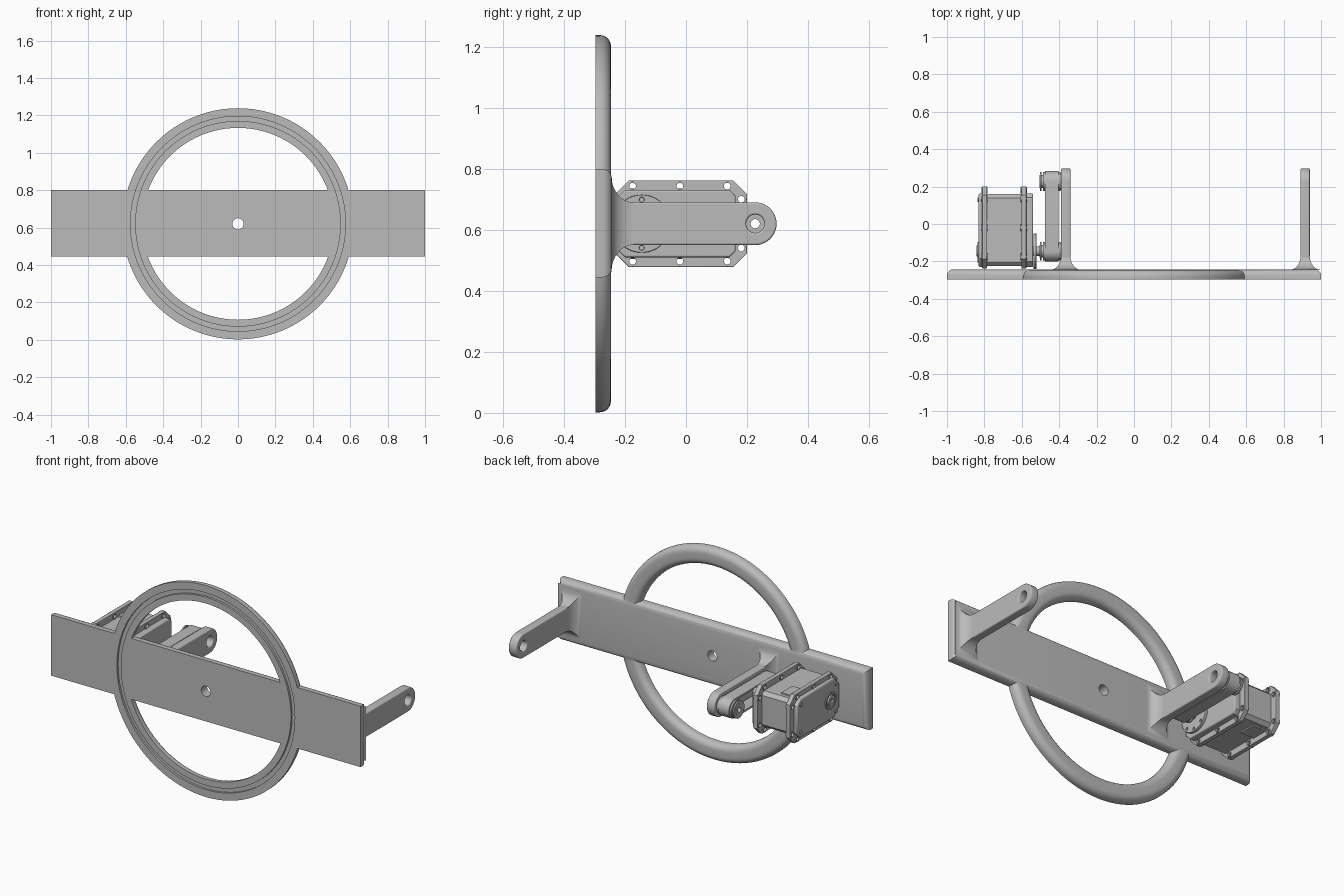
import bpy, bmesh, math
from mathutils import Matrix, Vector

cube = bpy.data.objects.get("Cube")
if cube:
    bpy.data.objects.remove(cube, do_unlink=True)

grey = bpy.data.materials.new("plain_grey")
grey.use_nodes = True
grey.diffuse_color = (0.5, 0.5, 0.5, 1)
grey.node_tree.nodes["Principled BSDF"].inputs["Base Color"].default_value = (0.5, 0.5, 0.5, 1)

ZC = 0.62                      # height of the ring centre and all shafts
FRONT, BACK = -0.297, -0.243   # faces of the base plate
SHAFT_LOW, SHAFT_TOP = -0.145, 0.227
# Local x, y, z become world y, z, x
SIDEWAYS = Matrix(((0, 0, 1, 0), (1, 0, 0, 0), (0, 1, 0, 0), (0, 0, 0, 1)))
parts = []


def add(name, mesh):
    ob = bpy.data.objects.new(name, mesh)
    bpy.context.collection.objects.link(ob)
    mesh.materials.clear()
    mesh.materials.append(grey)
    parts.append(ob)
    return ob


def from_bmesh(name, bm):
    bmesh.ops.recalc_face_normals(bm, faces=bm.faces)
    mesh = bpy.data.meshes.new(name)
    bm.to_mesh(mesh)
    bm.free()
    return add(name, mesh)


def evaluated_mesh(ob):
    dg = bpy.context.evaluated_depsgraph_get()
    dg.update()
    return bpy.data.meshes.new_from_object(ob.evaluated_get(dg))


def stadium(y0, y1, r, n=20):
    """Slot outline around two shaft centres."""
    half = [math.pi * i / n - math.pi / 2 for i in range(n + 1)]
    return ([(y1 + r * math.cos(a), ZC + r * math.sin(a)) for a in half]
            + [(y0 - r * math.cos(a), ZC - r * math.sin(a)) for a in half])


def circle(y, z, r, n=32):
    return [(y + r * math.cos(math.tau * i / n), z + r * math.sin(math.tau * i / n))
            for i in range(n)]


def octagon(y0, y1, hz, c0, c1):
    """Rectangle with chamfers c0 near the plate and c1 at the far end."""
    top = [(y0, hz - c0), (y0 + c0, hz), (y1 - c1, hz), (y1, hz - c1)]
    return [(y, ZC + z) for y, z in top] + [(y, ZC - z) for y, z in reversed(top)]


def slab(name, x0, x1, outlines, bevel=0.0):
    """Extrude an outline with holes along x."""
    cu = bpy.data.curves.new(name, 'CURVE')
    cu.dimensions, cu.fill_mode = '2D', 'BOTH'
    cu.extrude = (x1 - x0) / 2 - bevel
    cu.bevel_depth, cu.offset, cu.bevel_resolution = bevel, -bevel, 2
    for pts in outlines:
        sp = cu.splines.new('POLY')
        sp.points.add(len(pts) - 1)
        for p, (u, v) in zip(sp.points, pts):
            p.co = (u, v, 0, 1)
        sp.use_cyclic_u = True
    tmp = bpy.data.objects.new(name + "_outline", cu)
    bpy.context.collection.objects.link(tmp)
    mesh = evaluated_mesh(tmp)
    bpy.data.objects.remove(tmp, do_unlink=True)
    mesh.transform(Matrix.Translation(((x0 + x1) / 2, 0, 0)) @ SIDEWAYS)
    mesh.name = name
    return add(name, mesh)


def lathe(name, profile, steps=96):
    """Revolve a closed (radius, y) profile about the ring axis."""
    bm = bmesh.new()
    vs = [bm.verts.new((r, y, ZC)) for r, y in profile]
    es = [bm.edges.new((vs[i - 1], vs[i])) for i in range(len(vs))]
    bmesh.ops.spin(bm, geom=vs + es, cent=(0, 0, ZC), axis=(0, 1, 0),
                   angle=math.tau, steps=steps, use_merge=True)
    bmesh.ops.remove_doubles(bm, verts=bm.verts, dist=1e-5)
    return from_bmesh(name, bm)


# Base plate with rounded back edges
bm = bmesh.new()
bmesh.ops.create_cube(bm, size=1, matrix=Matrix.Translation((0, (FRONT + BACK) / 2, ZC + 0.002))
                      @ Matrix.Diagonal((2, BACK - FRONT, 0.356, 1)))
rear = [e for e in bm.edges if all(v.co.y > -0.26 for v in e.verts)]
bmesh.ops.bevel(bm, geom=rear, offset=0.032, segments=5, profile=0.5, affect='EDGES')
plate = from_bmesh("base_plate", bm)

# Ring: flat in front, rounded behind
R_IN, R_OUT, RAD, RING_BACK = 0.513, 0.618, 0.036, BACK - 0.003
arc = [math.radians(15 * i) for i in range(7)]
profile = ([(R_IN, FRONT), (R_OUT, FRONT)]
           + [(R_OUT - RAD + RAD * math.cos(a), RING_BACK - RAD + RAD * math.sin(a)) for a in arc]
           + [(R_IN + RAD - RAD * math.sin(a), RING_BACK - RAD + RAD * math.cos(a)) for a in arc])
ring = lathe("ring", profile)

# Front groove and centre hole
groove = lathe("groove_cutter", [(0.55, -0.32), (0.575, -0.32), (0.575, FRONT + 0.012), (0.55, FRONT + 0.012)])
bm = bmesh.new()
bmesh.ops.create_cone(bm, cap_ends=True, segments=32, radius1=0.03, radius2=0.03, depth=0.3,
                      matrix=Matrix.Translation((0, -0.27, ZC)) @ Matrix.Rotation(math.pi / 2, 4, 'X'))
bore = from_bmesh("bore_cutter", bm)
for cutter, op in ((ring, 'UNION'), (groove, 'DIFFERENCE'), (bore, 'DIFFERENCE')):
    mod = plate.modifiers.new(cutter.name, 'BOOLEAN')
    mod.operation, mod.solver, mod.object = op, 'EXACT', cutter
merged = evaluated_mesh(plate)
plate.modifiers.clear()
plate.data = merged
for cutter in (ring, groove, bore):
    parts.remove(cutter)
    bpy.data.objects.remove(cutter, do_unlink=True)

# Two arms with flared feet
for side, x in (("left", 0.915), ("right", -0.365)):
    outline = stadium(-0.19, SHAFT_TOP, 0.07)
    slab(side + "_arm", x - 0.025, x + 0.025, [outline, circle(SHAFT_TOP, ZC, 0.03)], 0.006)
    bm = bmesh.new()
    rows = []
    for i in range(9):
        a = math.pi / 2 * i / 8
        f = 1 - math.sin(a)
        hx, hz, y = 0.0245 + 0.058 * f, 0.069 + 0.09 * f, BACK - 0.002 + 0.075 * (1 - math.cos(a))
        rows.append([bm.verts.new((x + sx * hx, y, ZC + sz * hz))
                     for sx, sz in ((-1, -1), (1, -1), (1, 1), (-1, 1))])
    for a, b in zip(rows, rows[1:]):
        for k in range(4):
            bm.faces.new((a[k - 1], a[k], b[k], b[k - 1]))
    bm.faces.new(rows[0])
    bm.faces.new(rows[-1])
    from_bmesh(side + "_arm_foot", bm)

# Belt and its two pulleys
slab("drive_belt", -0.475, -0.405,
     [stadium(SHAFT_LOW, SHAFT_TOP, 0.056), stadium(SHAFT_LOW, SHAFT_TOP, 0.045)])
for name, y in (("lower", SHAFT_LOW), ("upper", SHAFT_TOP)):
    hole = circle(y, ZC, 0.015)
    slab(name + "_pulley_core", -0.48, -0.39, [circle(y, ZC, 0.0445), hole])
    for i, (x0, x1) in enumerate(((-0.502, -0.494), (-0.487, -0.477), (-0.403, -0.392))):
        slab(f"{name}_pulley_rim_{i + 1}", x0, x1, [circle(y, ZC, 0.05), hole])
    slab(name + "_pulley_hub", -0.504, -0.476, [circle(y, ZC, 0.034), hole])
slab("motor_shaft", -0.55, -0.49, [circle(SHAFT_LOW, ZC, 0.025)])

# Motor horn with a circle of small holes
holes = [circle(SHAFT_LOW + 0.079 * math.cos(a), ZC + 0.079 * math.sin(a), 0.008, 12)
         for a in (math.tau * i / 8 for i in range(8))]
slab("motor_horn", -0.538, -0.522, [circle(SHAFT_LOW, ZC, 0.095, 48)] + holes, 0.002)

# Motor body, covers and screw flanges
slab("motor_body", -0.812, -0.57, [octagon(-0.225, 0.16, 0.105, 0.02, 0.02)])
slab("motor_outer_cover", -0.832, -0.80, [octagon(-0.23, 0.163, 0.115, 0.045, 0.035)], 0.01)
slab("motor_inner_cover", -0.59, -0.54, [octagon(-0.23, 0.163, 0.11, 0.03, 0.02)], 0.006)
screws = [(y, s * 0.123) for y in (-0.175, -0.02, 0.135) for s in (-1, 1)]
screws += [(0.181, s * 0.08) for s in (-1, 1)]
for name, x0, x1 in (("outer", -0.812, -0.786), ("inner", -0.602, -0.576)):
    slab(name + "_flange", x0, x1, [octagon(-0.237, 0.2, 0.142, 0.05, 0.045)]
         + [circle(y, ZC + z, 0.011, 16) for y, z in screws], 0.003)
    for i, (y, z) in enumerate(screws):
        slab(f"{name}_screw_collar_{i + 1}", x0 - 0.004, x1 + 0.004,
             [circle(y, ZC + z, 0.017, 16), circle(y, ZC + z, 0.011, 16)])

# Outer bearing boss and cover screws
slab("outer_boss", -0.838, -0.82, [circle(SHAFT_LOW, ZC, 0.05), circle(SHAFT_LOW, ZC, 0.04)])
slab("outer_boss_hub", -0.842, -0.82, [circle(SHAFT_LOW, ZC, 0.03), circle(SHAFT_LOW, ZC, 0.012)])
for i, (y, z) in enumerate((y, s * 0.08) for y in (-0.195, 0.13) for s in (-1, 1)):
    slab(f"cover_screw_{i + 1}", -0.837, -0.825, [circle(y, ZC + z, 0.012, 16)])

# Cable panels above and below the motor body
for name, z in (("upper", ZC + 0.108), ("lower", ZC - 0.108)):
    bm = bmesh.new()
    bmesh.ops.create_cube(bm, size=1, matrix=Matrix.Translation((-0.745, 0.07, z))
                          @ Matrix.Diagonal((0.09, 0.1, 0.009, 1)))
    from_bmesh(name + "_cable_panel", bm)

# Smooth the round surfaces and keep the edges sharp
for ob in bpy.context.view_layer.objects:
    ob.select_set(ob in parts)
bpy.context.view_layer.objects.active = plate
bpy.ops.object.shade_smooth_by_angle(angle=math.radians(35))
